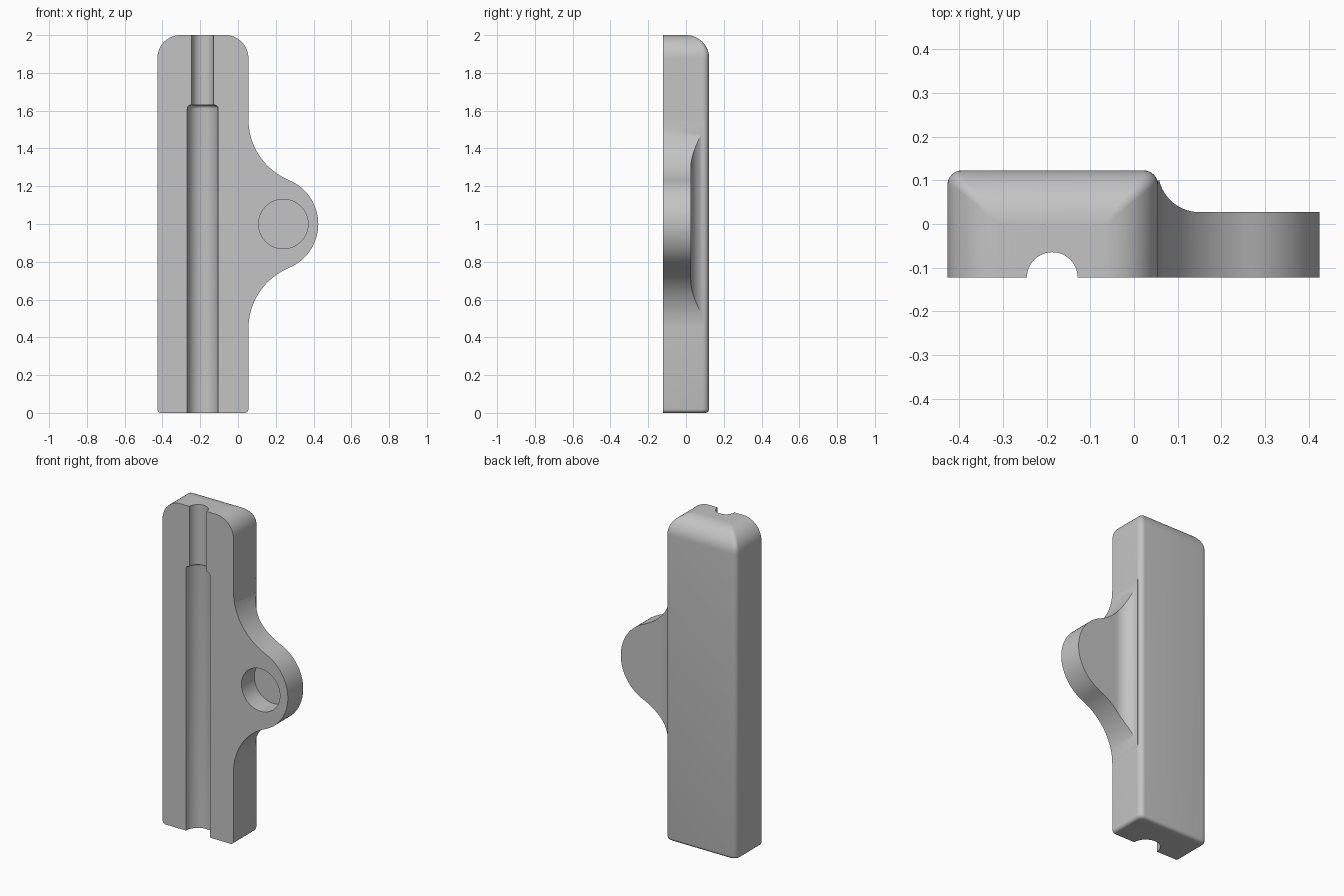
import bpy, bmesh, math
from mathutils import Vector

cube = bpy.data.objects.get("Cube")
if cube:
    bpy.data.objects.remove(cube)

LEFT, RIGHT, FRONT, BACK = -0.427, 0.055, -0.1225, 0.1225
HEIGHT, MID = 2.0, 1.0

grey = bpy.data.materials.new("plain grey")
grey.use_nodes = True
grey.diffuse_color = (0.55, 0.55, 0.55, 1)
grey.node_tree.nodes["Principled BSDF"].inputs["Base Color"].default_value = grey.diffuse_color


def arc(cx, cy, r, start, end, steps):
    """Points on an arc, angles in degrees."""
    angles = [math.radians(start + (end - start) * i / steps) for i in range(steps + 1)]
    return [(cx + r * math.cos(a), cy + r * math.sin(a)) for a in angles]


def loft(name, rings):
    """Solid through closed rings that share one point count."""
    bm = bmesh.new()
    loops = [[bm.verts.new(p) for p in ring] for ring in rings]
    n = len(loops[0])
    for a, b in zip(loops, loops[1:]):
        for i in range(n):
            j = (i + 1) % n
            bm.faces.new((a[i], a[j], b[j], b[i]))
    bm.faces.new(loops[0])
    bm.faces.new(loops[-1])
    bmesh.ops.recalc_face_normals(bm, faces=bm.faces)
    mesh = bpy.data.meshes.new(name)
    bm.to_mesh(mesh)
    bm.free()
    mesh.materials.append(grey)
    obj = bpy.data.objects.new(name, mesh)
    bpy.context.collection.objects.link(obj)
    return obj


def combine(target, tool, operation):
    """Apply a boolean and drop the tool."""
    mod = target.modifiers.new(operation, 'BOOLEAN')
    mod.operation, mod.solver, mod.object = operation, 'EXACT', tool
    bpy.context.view_layer.objects.active = target
    bpy.ops.object.modifier_apply(modifier=mod.name)
    bpy.data.objects.remove(tool)


def section(inset, z, r):
    """Body slice: square front corners, rounded back corners."""
    x0, x1, y1 = LEFT + inset, RIGHT - inset, BACK - inset
    pts = [(x0, FRONT), (x1, FRONT)]
    pts += arc(x1 - r, y1 - r, r, 0, 90, 8) + arc(x0 + r, y1 - r, r, 90, 180, 8)
    return [(x, y, z) for x, y in pts]


# Body: small rounding at the bottom, large rounding at the top
foot, crown, edge = 0.02, 0.122, 0.033
slices = [section(foot + c, foot + s, edge) for c, s in arc(0, 0, foot, 270, 180, 4)]
for i, (c, s) in enumerate(arc(0, 0, crown, 0, 90, 14)):
    slices.append(section(crown - c, HEIGHT - crown + s, edge * (1 - 0.9 * i / 14)))
body = loft("grip_body", slices)

# Side lug outline: concave flares blending into a rounded tip
flare, tip_x, tip_r = 0.35, 0.174, 0.251
flare_x, flare_z = RIGHT + flare, 0.555
turn = math.degrees(math.atan2(flare_z, flare_x - tip_x))
upper = arc(flare_x, flare_z, flare, 180, 180 + turn, 18)
tip = arc(tip_x, 0, tip_r, turn, -turn, 28)
lower = [(x, -z) for x, z in reversed(upper)]
outline = [(0, flare_z)] + upper + tip[1:-1] + lower + [(0, -flare_z)]
lug = loft("side_lug", [[(x, y, MID + z) for x, z in outline] for y in (FRONT, BACK)])

# Lug thickness: thin plate with a concave fillet up to the body
lug_back, fillet = 0.027, 0.095
plan = [(-0.1, FRONT - 0.1), (0.6, FRONT - 0.1), (0.6, lug_back)]
plan += arc(RIGHT + fillet, lug_back + fillet, fillet, 270, 194, 12)
plan.append((-0.1, plan[-1][1]))
thickness = loft("lug_thickness", [[(x, y, z) for x, y in plan] for z in (0.2, 1.8)])
combine(lug, thickness, 'INTERSECT')
combine(body, lug, 'UNION')

# Blind round hole in the front of the lug
hole = loft("hole_cutter", [[(x, y, z) for x, z in arc(0.24, MID, 0.131, 0, 352.5, 47)]
                            for y in (FRONT - 0.1, FRONT + 0.125)])
combine(body, hole, 'DIFFERENCE')

# Stepped round groove with a rounded shoulder
wide, narrow, step_z, soft = 0.082, 0.058, 1.63, 0.02
profile = [(wide, -0.1)] + arc(wide - soft, step_z - soft, soft, 0, 90, 5)
profile += [(narrow, step_z), (narrow, HEIGHT + 0.1)]
groove = loft("groove_cutter", [[(x, y, z) for x, y in arc(-0.187, FRONT, r, 0, 352.5, 47)]
                                for r, z in profile])
combine(body, groove, 'DIFFERENCE')

# Smooth rounded areas, keep crisp edges
bpy.ops.object.select_all(action='DESELECT')
body.select_set(True)
bpy.context.view_layer.objects.active = body
bpy.ops.object.shade_smooth_by_angle(angle=math.radians(30))
